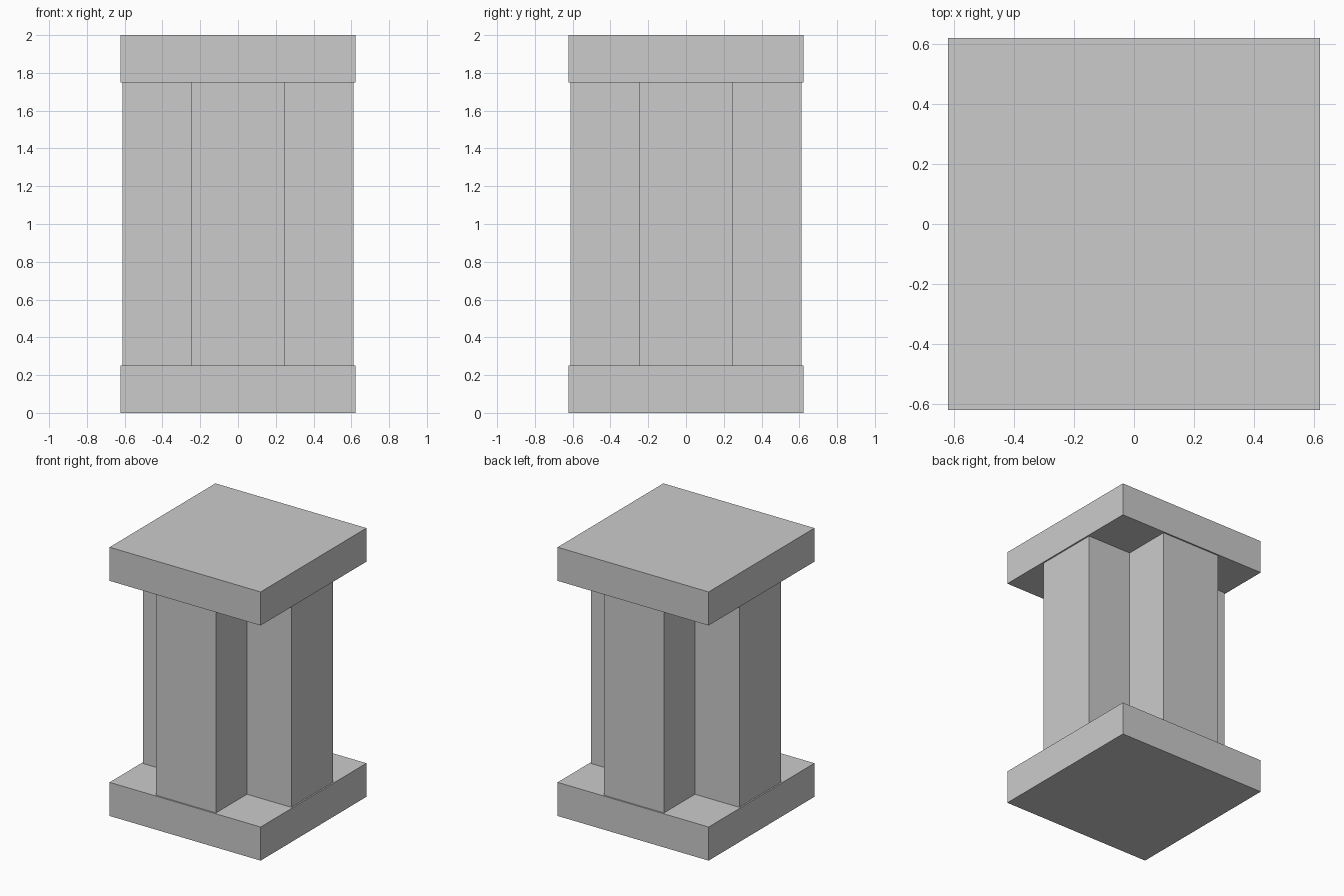
import bpy
import bmesh

cube = bpy.data.objects.get("Cube")
if cube:
    bpy.data.objects.remove(cube)

SLAB_HALF, SLAB_HEIGHT = 0.622, 0.25
ARM_REACH, ARM_HALF = 0.611, 0.246
HEIGHT = 2.0

stone = bpy.data.materials.new("light_grey")
stone.use_nodes = True
color = (0.6, 0.6, 0.6, 1)
stone.diffuse_color = color
stone.node_tree.nodes["Principled BSDF"].inputs["Base Color"].default_value = color


def prism(name, outline, bottom, top):
    """Extrude a flat outline upward into a closed solid."""
    bm = bmesh.new()
    base = bm.faces.new([bm.verts.new((x, y, bottom)) for x, y in outline])
    extruded = bmesh.ops.extrude_face_region(bm, geom=[base], use_keep_orig=True)
    moved = [v for v in extruded["geom"] if isinstance(v, bmesh.types.BMVert)]
    bmesh.ops.translate(bm, verts=moved, vec=(0, 0, top - bottom))
    bmesh.ops.recalc_face_normals(bm, faces=bm.faces)
    mesh = bpy.data.meshes.new(name)
    bm.to_mesh(mesh)
    bm.free()
    mesh.materials.append(stone)
    obj = bpy.data.objects.new(name, mesh)
    bpy.context.collection.objects.link(obj)
    return obj


def four_fold(points):
    """Repeat points by quarter turns about the centre."""
    outline = []
    for _ in range(4):
        outline += points
        points = [(-y, x) for x, y in points]
    return outline


# Square slabs at the foot and the head
square = four_fold([(SLAB_HALF, SLAB_HALF)])
prism("base_slab", square, 0, SLAB_HEIGHT)
prism("top_slab", square, HEIGHT - SLAB_HEIGHT, HEIGHT)

# Column with a plus-shaped cross-section
cross = four_fold([(ARM_REACH, -ARM_HALF), (ARM_REACH, ARM_HALF), (ARM_HALF, ARM_HALF)])
prism("cross_column", cross, SLAB_HEIGHT, HEIGHT - SLAB_HEIGHT)
